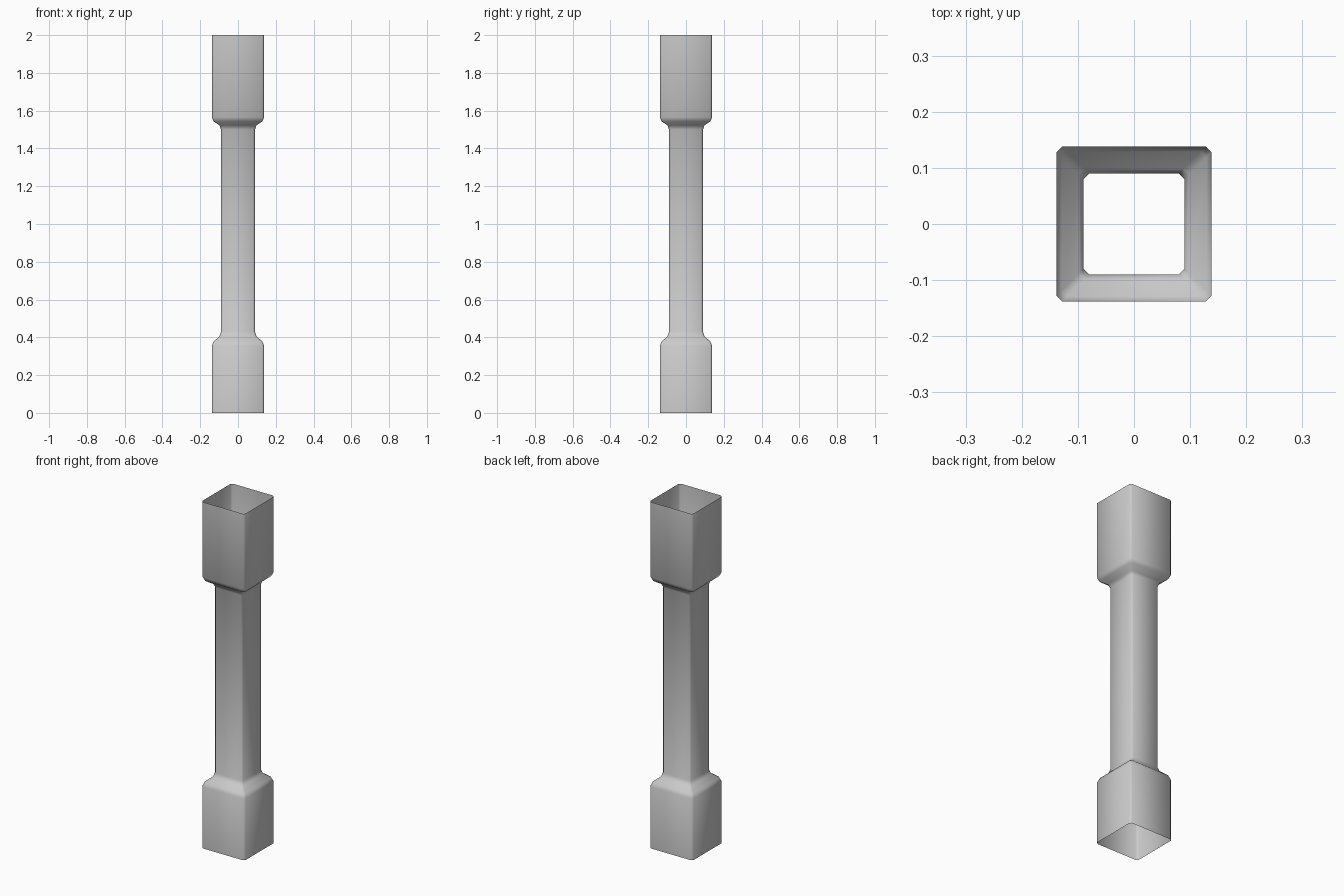
import bpy, bmesh

if "Cube" in bpy.data.objects:
    bpy.data.objects.remove(bpy.data.objects["Cube"])

# Profile of the hollow post: (half width, height)
PROFILE = [(0.138, 0.0), (0.138, 0.355), (0.129, 0.378), (0.098, 0.405), (0.09, 0.43),
           (0.09, 1.50), (0.098, 1.522), (0.129, 1.543), (0.138, 1.565), (0.138, 2.0)]
CHAMFER = 0.01


def square_ring(bm, h, z):
    """Square cross-section with chamfered corners."""
    c = h - CHAMFER
    pts = [(h, -c), (h, c), (c, h), (-c, h), (-h, c), (-h, -c), (-c, -h), (c, -h)]
    return [bm.verts.new((x, y, z)) for x, y in pts]


# Open-ended tube lofted through the rings
bm = bmesh.new()
rings = [square_ring(bm, h, z) for h, z in PROFILE]
for low, high in zip(rings, rings[1:]):
    for i in range(8):
        j = (i + 1) % 8
        bm.faces.new((low[i], low[j], high[j], high[i]))
for f in bm.faces:
    f.smooth = True

mesh = bpy.data.meshes.new("hollow_post")
bm.to_mesh(mesh)
bm.free()
post = bpy.data.objects.new("hollow_post", mesh)
bpy.context.collection.objects.link(post)
